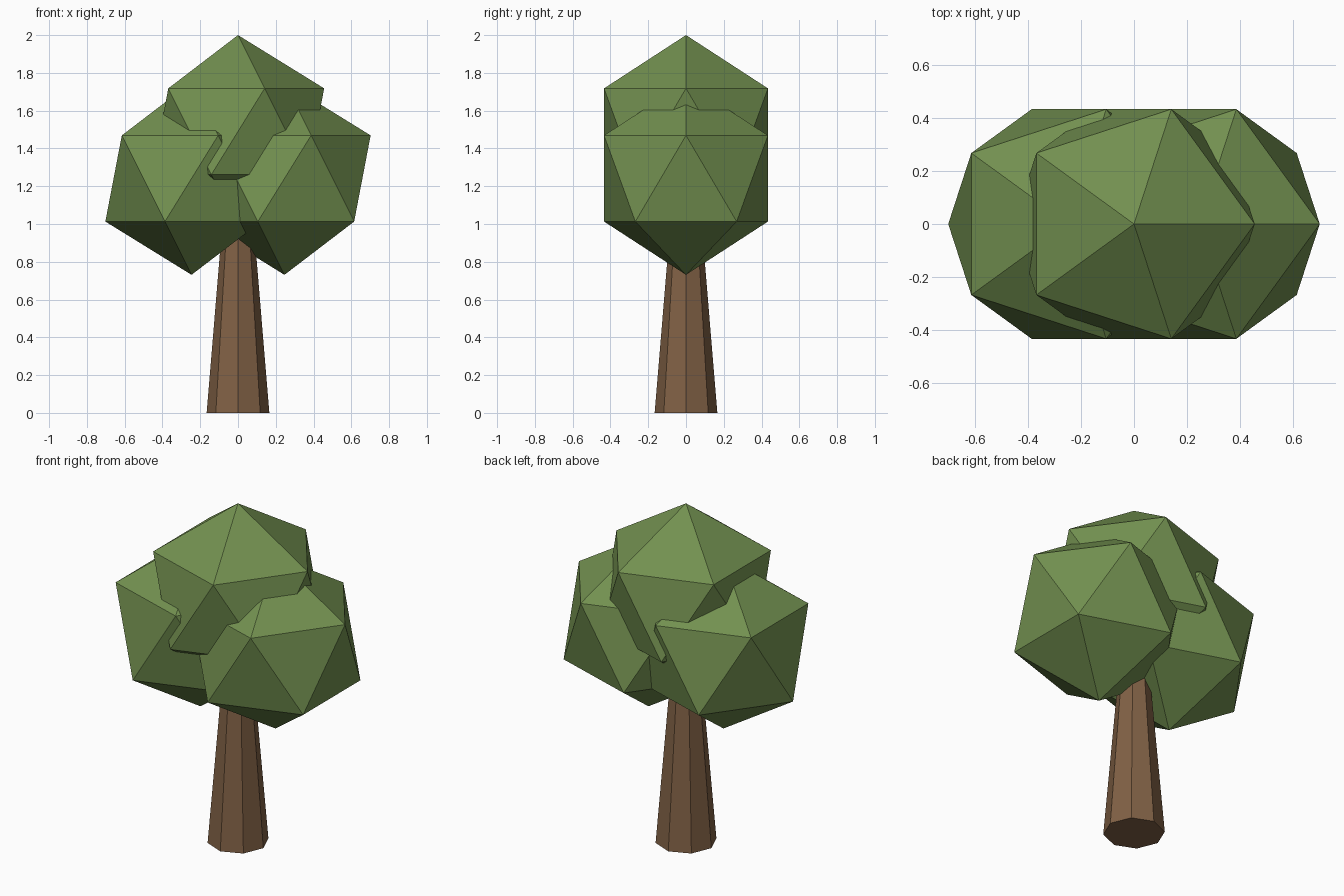
import bpy

if "Cube" in bpy.data.objects:
    bpy.data.objects.remove(bpy.data.objects["Cube"])


def material(name, rgb):
    mat = bpy.data.materials.new(name)
    mat.diffuse_color = (*rgb, 1.0)
    mat.use_nodes = True
    mat.node_tree.nodes["Principled BSDF"].inputs["Base Color"].default_value = mat.diffuse_color
    return mat


bark = material("bark", (0.22, 0.12, 0.06))
leaf = material("leaf", (0.17, 0.28, 0.08))

# Trunk: tapered octagon whose top is hidden in the foliage
TRUNK_H = 1.0
bpy.ops.mesh.primitive_cone_add(vertices=8, radius1=0.166, radius2=0.083,
                                depth=TRUNK_H, location=(0, 0, TRUNK_H / 2))
trunk = bpy.context.object
trunk.name = "trunk"
trunk.data.materials.append(bark)

# Foliage: three overlapping icosahedra, all turned the same way
R = 0.51
for name, x, z in (("foliage_left", -0.246, 1.241),
                   ("foliage_right", 0.246, 1.241),
                   ("foliage_top", 0.0, 2.0 - R)):
    bpy.ops.mesh.primitive_ico_sphere_add(subdivisions=1, radius=R,
                                          location=(x, 0, z))
    clump = bpy.context.object
    clump.name = name
    clump.data.materials.append(leaf)
